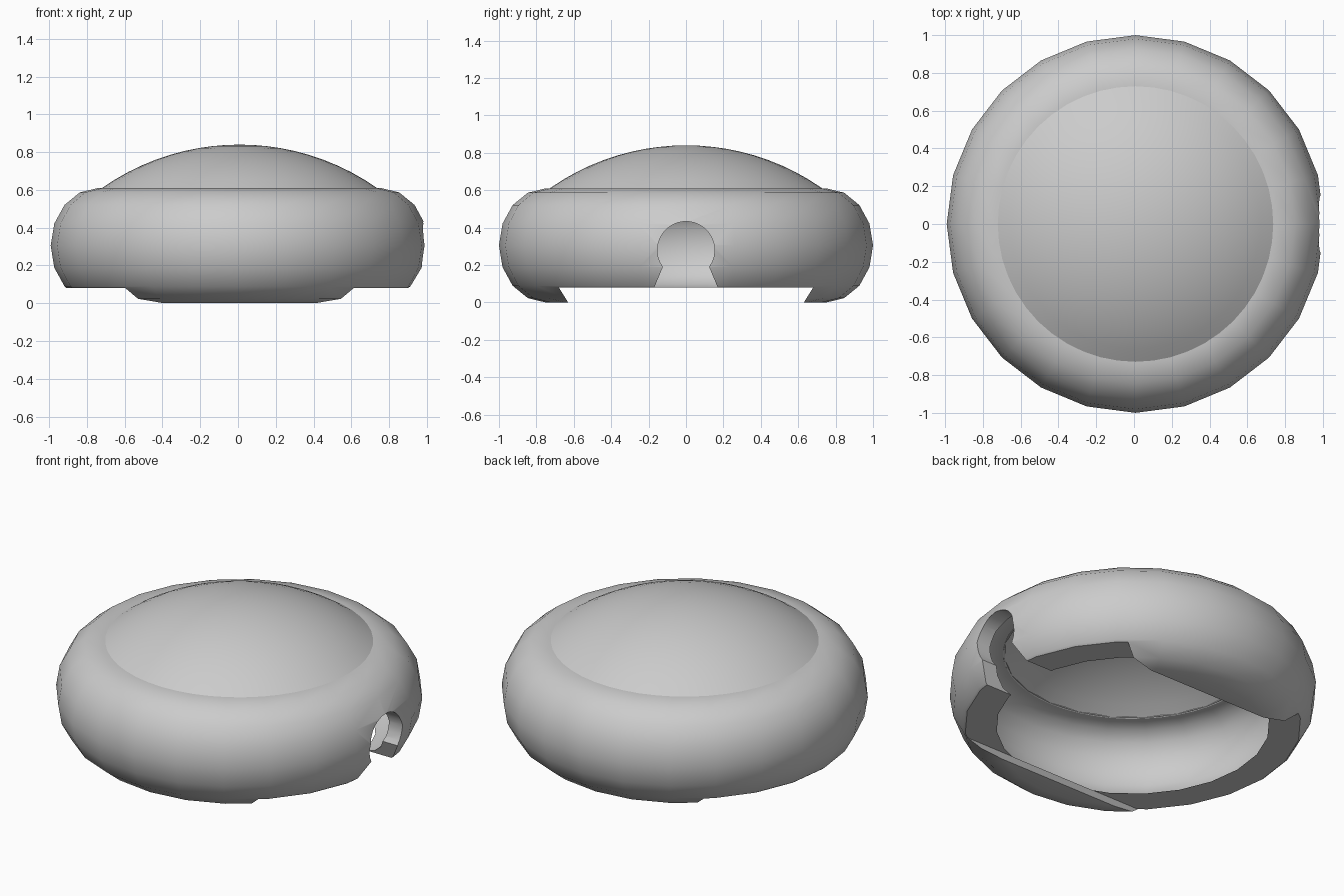
import bpy, bmesh
from math import sin, cos, pi, radians, sqrt

cube = bpy.data.objects.get("Cube")
if cube:
    bpy.data.objects.remove(cube, do_unlink=True)

SHIFT = 0.008  # the notched side is shorter, so the body sits slightly off axis

grey = bpy.data.materials.new("light grey")
grey.use_nodes = True
grey.diffuse_color = (0.6, 0.6, 0.6, 1)
grey.node_tree.nodes["Principled BSDF"].inputs["Base Color"].default_value = (0.6, 0.6, 0.6, 1)


def make_object(name, bm):
    bmesh.ops.recalc_face_normals(bm, faces=bm.faces)
    mesh = bpy.data.meshes.new(name)
    bm.to_mesh(mesh)
    bm.free()
    obj = bpy.data.objects.new(name, mesh)
    bpy.context.collection.objects.link(obj)
    mesh.materials.append(grey)
    return obj


def lathe(name, profile, sides):
    """Spin a closed (radius, z) section about the z axis."""
    bm = bmesh.new()
    verts = [bm.verts.new((r, 0, z)) for r, z in profile]
    edges = [bm.edges.new((a, b)) for a, b in zip(verts, verts[1:] + verts[:1])]
    bmesh.ops.spin(bm, geom=verts + edges, cent=(0, 0, 0), axis=(0, 0, 1),
                   angle=2 * pi, steps=sides, use_merge=True)
    bmesh.ops.remove_doubles(bm, verts=bm.verts, dist=0.0005)
    bmesh.ops.dissolve_degenerate(bm, edges=bm.edges, dist=0.0001)
    bmesh.ops.translate(bm, verts=bm.verts, vec=(SHIFT, 0, 0))
    return make_object(name, bm)


def cut(target, name, outline, x0, x1):
    """Remove a (y, z) outline extruded along x from the target."""
    bm = bmesh.new()
    face = bm.faces.new([bm.verts.new((x0, y, z)) for y, z in outline])
    out = bmesh.ops.extrude_face_region(bm, geom=[face])["geom"]
    bmesh.ops.translate(bm, vec=(x1 - x0, 0, 0),
                        verts=[g for g in out if isinstance(g, bmesh.types.BMVert)])
    cutter = make_object(name, bm)
    cutter.hide_render = True
    mod = target.modifiers.new(name, "BOOLEAN")
    mod.operation, mod.solver, mod.object = "DIFFERENCE", "EXACT", cutter
    bpy.context.view_layer.objects.active = target
    bpy.ops.object.modifier_apply(modifier=name)
    bpy.data.objects.remove(cutter, do_unlink=True)


def oval(centre, width, height, start, end):
    """Arc of the tube section in steps of a sixteenth turn."""
    return [(centre + width * cos(k * pi / 8), 0.305 + height * sin(k * pi / 8))
            for k in range(start, end, 1 if end > start else -1)]


# Hollow rounded ring
section = [(0.6, 0)] + oval(0.75, 0.25, 0.305, -4, 5) + [(0.7, 0.608), (0.7, 0.531)]
section += oval(0.74, 0.17, 0.226, 4, -5) + [(0.6, 0.079)]
ring = lathe("ring_shell", section, 24)

# Underside channel, leaving a lip at front and back
cut(ring, "channel_cutter",
    [(-0.599, -0.05), (0.599, -0.05), (0.68, 0.08), (-0.68, 0.08)], -1.5, 1.5)

# Keyhole notch for the cable
arc = [(0.153 * cos(radians(a)), 0.28 + 0.153 * sin(radians(a)))
       for a in range(-36, 217, 12)]
cut(ring, "notch_cutter", [(-0.17, 0.08), (-0.18, 0.04), (0.18, 0.04), (0.17, 0.08)] + arc,
    0.5, 1.3)


# Shallow domed top
def cap(radius, rim, steps=10):
    return [(rim * k / steps, sqrt(radius ** 2 - (rim * k / steps) ** 2) - 0.43)
            for k in range(steps + 1)]


dome = lathe("dome_top", cap(1.27, 0.735) + cap(1.19, 0.705)[::-1], 48)

# Smooth shading with crisp cut edges
for obj in (ring, dome):
    bpy.ops.object.select_all(action="DESELECT")
    obj.select_set(True)
    bpy.context.view_layer.objects.active = obj
    bpy.ops.object.shade_smooth_by_angle(angle=radians(35))
